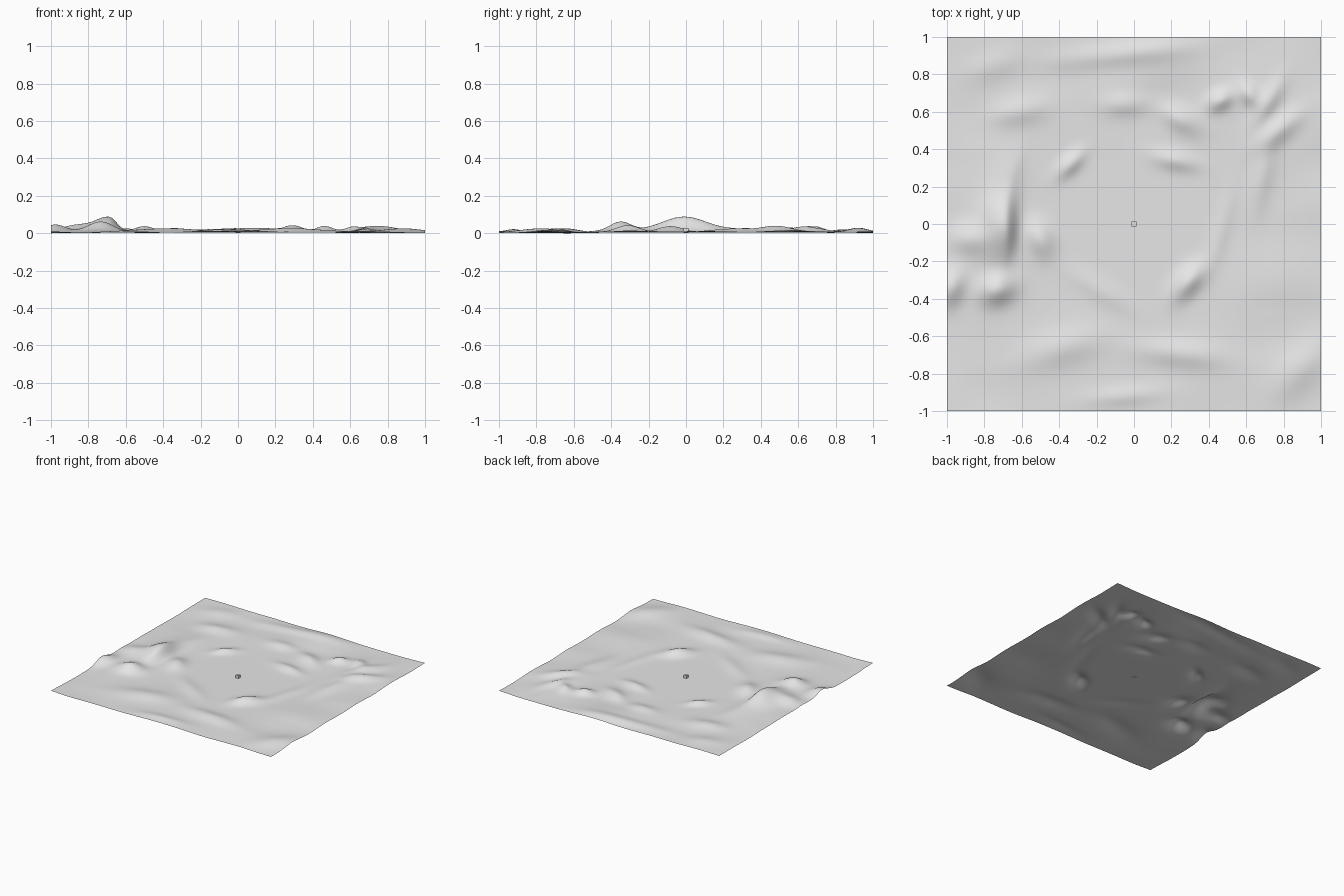
import bpy, bmesh, math
from mathutils import noise, Vector

ground_mat = bpy.data.materials.new("pale grey")
ground_mat.diffuse_color = (0.8, 0.8, 0.8, 1)

# Hills: x, y, height, long radius, short radius, angle of long axis (degrees)
HILLS = [
    (-0.73, -0.35, 0.048, 0.095, 0.075, 20),
    (-0.98, -0.34, 0.042, 0.10, 0.07, 70),
    (-0.88, -0.08, 0.028, 0.10, 0.08, 0),
    (-0.50, -0.08, 0.034, 0.10, 0.07, -65),
    (-0.34, 0.32, 0.026, 0.09, 0.045, 45),
    (0.29, -0.31, 0.040, 0.11, 0.06, 50),
    (0.22, 0.34, 0.022, 0.12, 0.05, -12),
    (0.25, 0.56, 0.026, 0.11, 0.06, -30),
    (0.46, 0.66, 0.032, 0.07, 0.05, 30),
    (0.62, 0.69, 0.028, 0.07, 0.05, -50),
    (0.71, 0.64, 0.026, 0.14, 0.05, 60),
    (0.77, 0.50, 0.028, 0.15, 0.06, 38),
    (0.68, 0.25, 0.020, 0.20, 0.06, 80),
    (-0.05, 0.64, 0.018, 0.12, 0.06, 0),
    (-0.62, 0.60, 0.020, 0.15, 0.07, 10),
    (-0.05, 0.91, 0.018, 0.36, 0.06, 6),
    (-0.75, 0.85, 0.014, 0.16, 0.08, 20),
    (-0.37, -0.66, 0.018, 0.20, 0.09, 15),
    (0.24, -0.69, 0.020, 0.22, 0.07, -6),
    (0.88, -0.78, 0.016, 0.18, 0.09, 50),
    (-0.05, -0.92, 0.012, 0.20, 0.05, 5),
    (-0.17, -0.36, 0.012, 0.20, 0.06, -32),
    (0.46, -0.05, 0.010, 0.22, 0.05, 75),
]


def hill(x, y, h):
    cx, cy, height, a, b, deg = h
    c, s = math.cos(math.radians(deg)), math.sin(math.radians(deg))
    u = ((x - cx) * c + (y - cy) * s) / a
    v = ((y - cy) * c - (x - cx) * s) / b
    return height * math.exp(-(u * u + v * v))


def main_ridge(x, y):
    # Tall crescent ridge: gentle to the west, steep to the east
    crest = -0.69 + 0.55 * max(y - 0.05, 0) ** 2 - 0.5 * min(y + 0.02, 0) ** 2
    d = x - crest
    width = 0.12 if d < 0 else 0.06
    along = math.exp(-((y - 0.0) / 0.17) ** 2)
    tail = 0.12 * math.exp(-((y - 0.28) / 0.12) ** 2)
    return 0.083 * (along + tail) * math.exp(-(d / width) ** 2)


def height(x, y):
    z = sum(hill(x, y, h) for h in HILLS) + main_ridge(x, y)
    # Small undulation that fades out over the flat middle
    r = max(abs(x), abs(y), 0.0)
    fade = min(max((r - 0.35) / 0.4, 0), 1)
    n = noise.noise(Vector((x * 2.6 + 4.1, y * 3.6 + 1.7, 0.3)))
    return 0.004 + z + fade * max(0.005 + 0.012 * n, -0.004)


def finish(bm, name, smooth):
    mesh = bpy.data.meshes.new(name)
    bm.to_mesh(mesh)
    bm.free()
    for p in mesh.polygons:
        p.use_smooth = smooth
    mesh.materials.append(ground_mat)
    obj = bpy.data.objects.new(name, mesh)
    bpy.context.collection.objects.link(obj)
    return obj


# Terrain sheet
bm = bmesh.new()
bmesh.ops.create_grid(bm, x_segments=140, y_segments=140, size=1.0)
for v in bm.verts:
    v.co.z = height(v.co.x, v.co.y)
low = min(v.co.z for v in bm.verts)
for v in bm.verts:
    v.co.z -= low
finish(bm, "terrain", True)

# Small marker block in the middle
bm = bmesh.new()
bmesh.ops.create_cube(bm, size=0.026)
bmesh.ops.translate(bm, verts=bm.verts, vec=(0, 0, 0.014))
finish(bm, "centre_block", False)
